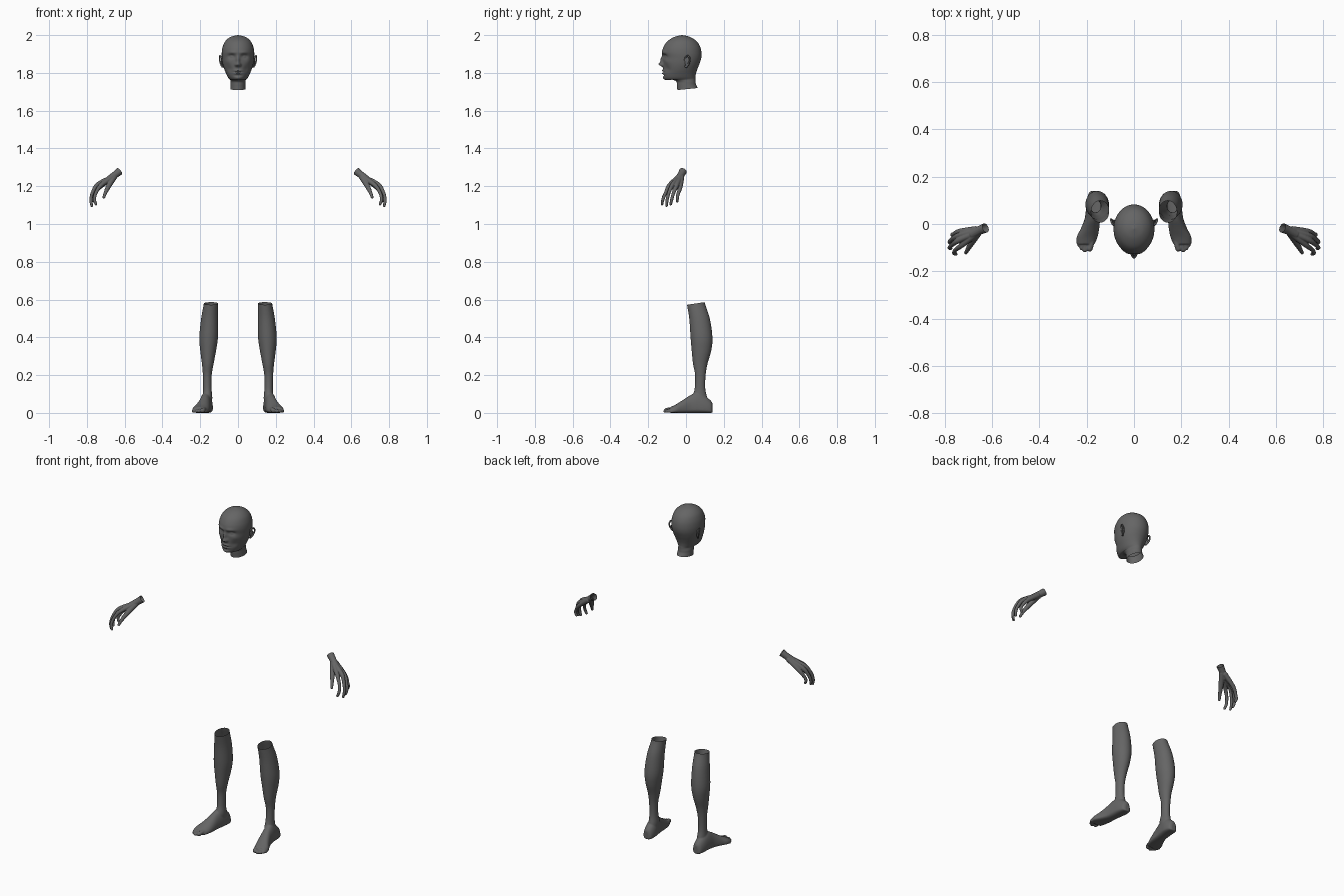
import bpy
import bmesh
from math import sin, cos, pi, exp, copysign
from mathutils import Vector, Matrix

cube = bpy.data.objects.get("Cube")
if cube:
    bpy.data.objects.remove(cube, do_unlink=True)

# One dark grey for every part
grey = bpy.data.materials.new("dark_grey")
grey.use_nodes = True
colour = (0.13, 0.13, 0.13, 1.0)
grey.diffuse_color = colour
shader = next(n for n in grey.node_tree.nodes if n.type == 'BSDF_PRINCIPLED')
shader.inputs["Base Color"].default_value = colour


def smooth_rows(rows, sub):
    """Catmull-Rom interpolation of rows of numbers."""
    out = []
    last = len(rows) - 1
    for i in range(last):
        quad = zip(rows[max(i - 1, 0)], rows[i], rows[i + 1], rows[min(i + 2, last)])
        quad = list(quad)
        for k in range(sub):
            t = k / sub
            out.append([b + 0.5 * t * (c - a + t * (2 * a - 5 * b + 4 * c - d
                        + t * (3 * (b - c) + d - a))) for a, b, c, d in quad])
    out.append(list(rows[-1]))
    return out


def loft(bm, rings, cap_start=True, cap_end=True):
    """Skin a list of point rings."""
    loops = [[bm.verts.new(p) for p in ring] for ring in rings]
    n = len(loops[0])
    for a, b in zip(loops, loops[1:]):
        for i in range(n):
            j = (i + 1) % n
            bm.faces.new((a[i], a[j], b[j], b[i]))
    if cap_start:
        bm.faces.new(loops[0][::-1])
    if cap_end:
        bm.faces.new(loops[-1])


def ball(bm, centre, size):
    matrix = Matrix.Translation(centre) @ Matrix.Diagonal((*size, 1))
    bmesh.ops.create_uvsphere(bm, u_segments=20, v_segments=12, radius=1, matrix=matrix)


def tube(bm, points, radii, n=14):
    """Round-ended tapering tube through the points."""
    rows = smooth_rows([(*p, r) for p, r in zip(points, radii)], 6)
    centres = [Vector(r[:3]) for r in rows]
    side = None
    rings = []
    for i, c in enumerate(centres):
        tangent = (centres[min(i + 1, len(rows) - 1)] - centres[max(i - 1, 0)]).normalized()
        side = tangent.orthogonal() if side is None else side - tangent * side.dot(tangent)
        side.normalize()
        up = tangent.cross(side)
        r = rows[i][3]
        rings.append([c + r * (cos(a) * side + sin(a) * up)
                      for a in (2 * pi * k / n for k in range(n))])
    loft(bm, rings)
    for c, row in ((centres[0], rows[0]), (centres[-1], rows[-1])):
        ball(bm, c, (row[3],) * 3)


def make_object(name, bm):
    bmesh.ops.recalc_face_normals(bm, faces=bm.faces[:])
    mesh = bpy.data.meshes.new(name)
    bm.to_mesh(mesh)
    bm.free()
    mesh.materials.append(grey)
    mesh.shade_smooth()
    ob = bpy.data.objects.new(name, mesh)
    bpy.context.collection.objects.link(ob)
    return ob


def fuse(name, bm, voxel, cut=None, iterations=4):
    """Merge overlapping shells into one skin and open it at the cut plane."""
    ob = make_object(name, bm)
    remesh = ob.modifiers.new("fuse", 'REMESH')
    remesh.mode = 'VOXEL'
    remesh.voxel_size = voxel
    soften = ob.modifiers.new("soften", 'SMOOTH')
    soften.factor = 0.5
    soften.iterations = iterations
    bpy.context.view_layer.update()
    graph = bpy.context.evaluated_depsgraph_get()
    mesh = bpy.data.meshes.new_from_object(ob.evaluated_get(graph))
    ob.modifiers.clear()
    if cut:
        skin = bmesh.new()
        skin.from_mesh(mesh)
        bmesh.ops.bisect_plane(skin, geom=skin.verts[:] + skin.edges[:] + skin.faces[:],
                               plane_co=cut[0], plane_no=cut[1], clear_outer=True)
        skin.to_mesh(mesh)
        skin.free()
    mesh.materials.clear()
    mesh.materials.append(grey)
    mesh.shade_smooth()
    ob.data = mesh


# Head and neck: front y, front z, back y, back z, half width
HEAD = [(-.022, 2, -.018, 2, .002), (-.062, 1.99, .022, 1.99, .04),
        (-.098, 1.968, .056, 1.968, .067), (-.119, 1.938, .075, 1.938, .081),
        (-.126, 1.91, .082, 1.905, .086), (-.122, 1.88, .08, 1.875, .085),
        (-.121, 1.85, .07, 1.845, .081), (-.121, 1.82, .06, 1.82, .073),
        (-.121, 1.795, .053, 1.798, .063), (-.117, 1.773, .05, 1.78, .053),
        (-.105, 1.763, .05, 1.77, .045), (-.075, 1.765, .05, 1.762, .041),
        (-.052, 1.755, .051, 1.75, .04), (-.048, 1.735, .053, 1.738, .04),
        (-.046, 1.709, .062, 1.72, .041)]
# Face relief: x, z, spread x, spread z, height
FACE = {"nose_tip": (0, 1.845, .012, .011, .021), "bridge": (0, 1.868, .009, .02, .014),
        "nostril": (.011, 1.842, .006, .007, .008), "brow": (.03, 1.908, .024, .009, .005),
        "socket": (.034, 1.888, .016, .011, -.013), "eye": (.034, 1.886, .009, .006, .007),
        "cheekbone": (.055, 1.86, .016, .015, .004), "cheek": (.045, 1.82, .016, .018, -.006),
        "upper_lip": (0, 1.812, .02, .005, .006), "lower_lip": (0, 1.797, .017, .005, .006),
        "mouth": (0, 1.805, .022, .003, -.005), "lip_crease": (0, 1.786, .02, .006, -.004),
        "chin": (0, 1.772, .018, .01, .005)}


def relief(x, z):
    return sum(h * exp(-((abs(x) - fx) / sx) ** 2 - ((z - fz) / sz) ** 2)
               for fx, fz, sx, sz, h in FACE.values())


bm = bmesh.new()
rings = []
for yf, zf, yb, zb, w in smooth_rows(HEAD, 8):
    ring = []
    for k in range(128):
        a = 2 * pi * k / 128
        c = cos(a)
        x = w * sin(a)
        t = (1 - c) / 2
        y, z = yf + (yb - yf) * t, zf + (zb - zf) * t
        if c > 0:
            y -= relief(x, z) * min(1, c * 3)
        ring.append((x, y, z))
    rings.append(ring)
loft(bm, rings, cap_end=False)
make_object("head", bm)

EAR = [(.081, -.006, 1.868), (.089, -.001, 1.885), (.096, .012, 1.889), (.097, .02, 1.872),
       (.092, .015, 1.85), (.083, .003, 1.832), (.078, -.005, 1.836)]
# Finger joints from knuckle to tip
FINGERS = [[(.725, -.088, 1.205), (.752, -.108, 1.165), (.76, -.122, 1.13), (.752, -.127, 1.105)],
           [(.742, -.07, 1.21), (.77, -.09, 1.167), (.779, -.1, 1.127), (.774, -.103, 1.097)],
           [(.744, -.05, 1.203), (.772, -.068, 1.158), (.779, -.076, 1.127), (.775, -.081, 1.105)],
           [(.735, -.031, 1.192), (.762, -.043, 1.155), (.768, -.045, 1.137), (.763, -.047, 1.12)]]
THUMB = [(.655, -.032, 1.25), (.685, -.078, 1.2), (.702, -.107, 1.165), (.71, -.121, 1.142)]
# Lower leg: height, inner x, outer x, front y, back y
LEG = [(.62, .103, .18, 0, .095), (.58, .105, .181, .004, .1), (.5, .105, .195, .017, .126),
       (.4, .106, .205, .024, .14), (.33, .116, .2, .03, .134), (.26, .129, .191, .037, .114),
       (.2, .139, .186, .048, .104), (.13, .14, .185, .046, .102), (.08, .136, .188, .035, .112),
       (.03, .14, .19, .05, .12)]
# Foot: centre x, y, half width, height
FOOT = [(.165, .14, .012, .05), (.165, .131, .026, .065), (.166, .1, .033, .09),
        (.17, .06, .033, .108), (.176, .02, .033, .092), (.186, -.02, .039, .066),
        (.198, -.055, .044, .044), (.204, -.085, .038, .03)]
# Toes: root x, tip x, tip y, radius
TOES = [(.177, .187, -.117, .013), (.2, .207, -.12, .0095), (.214, .221, -.111, .009),
        (.226, .23, -.099, .0085), (.234, .237, -.083, .008)]

for side, s in (("left", 1), ("right", -1)):
    def flip(points):
        return [(s * x, y, z) for x, y, z in points]

    # Ear: curled rim over a thin shell
    bm = bmesh.new()
    tube(bm, flip(EAR), [.0045] * len(EAR))
    ball(bm, (s * .084, .006, 1.86), (.006, .013, .026))
    fuse(side + "_ear", bm, .0016, iterations=2)

    # Hand: wrist, palm and fingers
    bm = bmesh.new()
    tube(bm, flip([(.6, -.004, 1.298), (.627, -.016, 1.279), (.65, -.026, 1.261),
                   (.68, -.042, 1.238)]), (.022, .021, .019, .019))
    for i, finger in enumerate(FINGERS):
        root = (.668, -.042 + i * .006, 1.245)
        tube(bm, flip([root] + finger), (.015, .0115, .009, .0085, .007))
    tube(bm, flip(THUMB), (.016, .0135, .0095, .0075))
    fuse(side + "_hand", bm, .0022, ((s * .627, -.016, 1.279), (-s * .75, .36, .56)))

    # Lower leg and foot
    bm = bmesh.new()
    rings = []
    for z, x0, x1, y0, y1 in smooth_rows(LEG, 5):
        rings.append([(s * ((x0 + x1) / 2 + cos(a) * (x1 - x0) / 2),
                       (y0 + y1) / 2 + sin(a) * (y1 - y0) / 2, z)
                      for a in (2 * pi * k / 32 for k in range(32))])
    loft(bm, rings)
    rings = []
    for x, y, w, h in smooth_rows(FOOT, 5):
        ring = []
        for k in range(32):
            a = 2 * pi * k / 32
            low = h * .3
            up = sin(a) * (h - low) if sin(a) > 0 else -low * abs(sin(a)) ** .5
            ring.append((s * (x + w * copysign(abs(cos(a)) ** .9, cos(a))), y, low + up))
        rings.append(ring)
    loft(bm, rings)
    for x0, x1, y, r in TOES:
        tube(bm, flip([(x0, -.065, r + .006), ((x0 + x1) / 2, (y - .065) / 2, r + .004),
                       (x1, y + r, r)]), (r, r * .9, r))
    fuse(side + "_lower_leg", bm, .0035, ((s * .143, .05, .579), (0, -.15, 1)))
